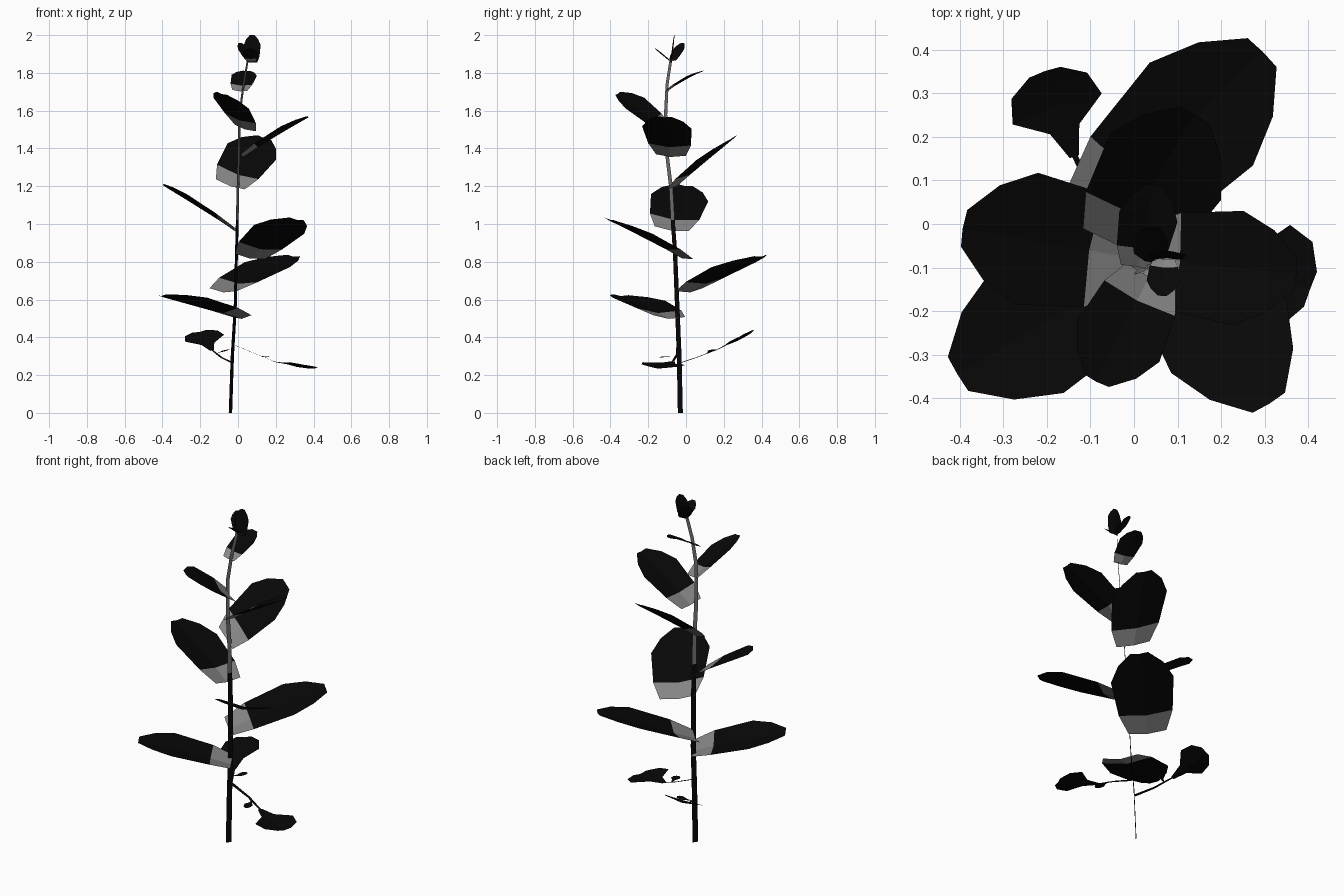
import bpy
import bmesh
from mathutils import Vector

cube = bpy.data.objects.get("Cube")
if cube:
    bpy.data.objects.remove(cube, do_unlink=True)


def material(name, value):
    m = bpy.data.materials.new(name)
    m.use_nodes = True
    color = (value, value, value, 1)
    m.diffuse_color = color
    bsdf = m.node_tree.nodes["Principled BSDF"]
    bsdf.inputs["Base Color"].default_value = color
    bsdf.inputs["Roughness"].default_value = 0.9
    return m


DARK = material("leaf black", 0.0022)
GREY = material("leaf base grey", 0.24)
STEM_GREY = material("stem grey", 0.17)


def strip(name, rows, mats, pick):
    """Card made from rows of points; pick chooses each face's material."""
    bm = bmesh.new()
    grid = [[bm.verts.new(p) for p in row] for row in rows]
    for i, (low, high) in enumerate(zip(grid, grid[1:])):
        for j in range(len(low) - 1):
            face = bm.faces.new((low[j + 1], high[j + 1], high[j], low[j]))
            face.material_index = pick(i, face)
    mesh = bpy.data.meshes.new(name)
    bm.to_mesh(mesh)
    bm.free()
    for m in mats:
        mesh.materials.append(m)
    obj = bpy.data.objects.new(name, mesh)
    bpy.context.collection.objects.link(obj)
    return obj


# Leaf outline: (fraction along, fraction of half width)
OUTLINE = [(0, 0.6), (0.22, 0.86), (0.63, 1.0), (0.84, 0.72), (1, 0.28)]
CUP = 0.15


def leaf(name, base, tip, half, roll=0.0, arch=0.012, outline=OUTLINE, grey_base=True):
    base, tip = Vector(base), Vector(tip)
    axis = tip - base
    flat = Vector((axis.x, axis.y, 0)).normalized()
    side = Vector((-flat.y, flat.x, roll)).normalized()
    up = axis.cross(side).normalized()
    rows = []
    for u, w in outline:
        mid = base + axis * u + Vector((0, 0, arch * 4 * u * (1 - u)))
        lift = up * (w * half * CUP / 2)
        rows.append((mid + side * w * half + lift, mid - lift, mid - side * w * half + lift))
    mats = [DARK, GREY] if grey_base else [DARK]
    return strip(name, rows, mats, lambda i, f: int(grey_base and i == 0))


def ribbon(name, path, across, width, mats, pick):
    across = Vector(across).normalized()
    rows = []
    for i, p in enumerate(path):
        w = width * (1 - 0.45 * i / (len(path) - 1)) / 2
        rows.append((Vector(p) + across * w, Vector(p) - across * w))
    return strip(name, rows, mats, pick)


# Main stem, dark below and grey above
STEM = [(-0.04, -0.03, 0), (-0.03, -0.036, 0.3), (-0.015, -0.046, 0.55), (-0.008, -0.058, 0.85),
        (-0.004, -0.07, 1.02), (0, -0.08, 1.2), (0.004, -0.1, 1.36), (0.008, -0.108, 1.58),
        (0.03, -0.1, 1.74), (0.052, -0.08, 1.87)]
ribbon("stem", STEM, (0.68, 1, 0), 0.032, [DARK, STEM_GREY],
       lambda i, f: int(f.calc_center_median().z > 0.97))

# Large leaves, spiralling up the stem: base, tip, half width, roll
LEAVES = [
    ((0.02, -0.09, 0.505), (-0.405, -0.345, 0.622), 0.163, 0.05),
    ((-0.078, 0.02, 0.645), (0.295, 0.395, 0.83), 0.168, 0.08),
    ((0.065, -0.015, 0.823), (0.31, -0.412, 1.025), 0.158, -0.15),
    ((-0.015, -0.075, 0.97), (-0.392, -0.01, 1.205), 0.155, 0.13),
    ((-0.04, -0.052, 1.205), (0.14, 0.25, 1.455), 0.155, 0.3),
    ((0.025, -0.08, 1.36), (0.372, -0.115, 1.567), 0.132, -0.05),
    ((0.037, -0.12, 1.505), (-0.085, -0.362, 1.69), 0.11, -0.28),
    ((0.01, -0.1, 1.705), (0.047, 0.09, 1.81), 0.068, 0.05),
]
for n, (base, tip, half, roll) in enumerate(LEAVES, 1):
    leaf(f"leaf_{n}", base, tip, half, roll)

# Small bud leaves at the top
BUDS = [
    ((0.075, -0.08, 1.855), (0.075, -0.062, 2.0), 0.045),
    ((0.07, -0.08, 1.86), (0.065, -0.165, 1.93), 0.038),
    ((0.06, -0.07, 1.865), (0.01, -0.018, 1.958), 0.042),
]
for n, (base, tip, half) in enumerate(BUDS, 1):
    leaf(f"bud_leaf_{n}", base, tip, half, arch=0, grey_base=n == 2)

# Low sprigs: stalk, rounded end leaf and a small side leaflet
ROUND = [(0, 0.1), (0.33, 0.33), (0.58, 1), (0.85, 0.85), (1, 0.35)]
SPRIGS = [
    ("back_sprig", [(-0.03, -0.03, 0.265), (-0.09, 0.06, 0.295), (-0.14, 0.165, 0.335)],
     (-0.137, 0.155, 0.33), (-0.205, 0.35, 0.43), 0.11, -0.17,
     (-0.115, 0.11, 0.315), (-0.045, 0.15, 0.335)),
    ("side_sprig", [(-0.02, -0.04, 0.36), (0.1, -0.045, 0.31), (0.21, -0.075, 0.265)],
     (0.19, -0.07, 0.271), (0.405, -0.15, 0.238), 0.122, -0.06,
     (0.13, -0.05, 0.3), (0.15, -0.14, 0.295)),
]
for name, path, base, tip, half, roll, side_base, side_tip in SPRIGS:
    way = Vector(path[-1]) - Vector(path[0])
    ribbon(name + "_stalk", path, (-way.y, way.x, 0), 0.022, [DARK], lambda i, f: 0)
    leaf(name + "_leaf", base, tip, half, roll, 0, ROUND, False)
    leaf(name + "_leaflet", side_base, side_tip, 0.024, 0, 0, ROUND, False)
